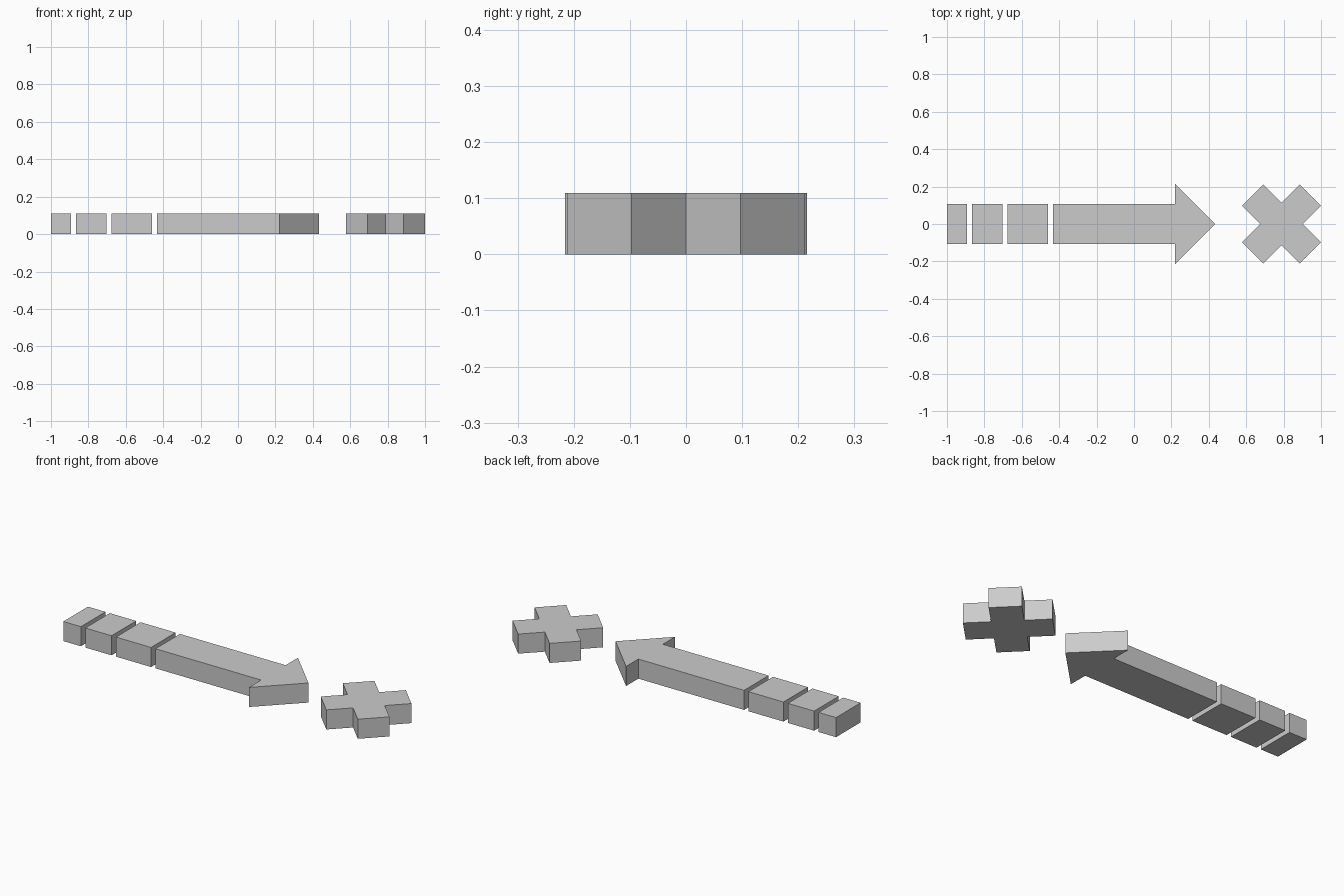
import bpy, bmesh, math

if "Cube" in bpy.data.objects:
    bpy.data.objects.remove(bpy.data.objects["Cube"])

HEIGHT = 0.109
HALF = 0.108      # half width of the shaft
GAP = 0.027


def extrude_outline(name, points):
    """Raise a flat counter-clockwise outline from the floor to HEIGHT."""
    bm = bmesh.new()
    base = bm.faces.new([bm.verts.new((x, y, 0)) for x, y in points])
    top = bmesh.ops.extrude_face_region(bm, geom=[base], use_keep_orig=True)
    bmesh.ops.translate(bm, vec=(0, 0, HEIGHT),
                        verts=[v for v in top["geom"] if isinstance(v, bmesh.types.BMVert)])
    bmesh.ops.recalc_face_normals(bm, faces=bm.faces)
    mesh = bpy.data.meshes.new(name)
    bm.to_mesh(mesh)
    bm.free()
    obj = bpy.data.objects.new(name, mesh)
    bpy.context.collection.objects.link(obj)
    return obj


# Tail dashes, growing towards the arrow
x = -1.0
for i, length in enumerate((0.108, 0.162, 0.216), 1):
    extrude_outline(f"tail_dash_{i}", [(x, -HALF), (x + length, -HALF),
                                       (x + length, HALF), (x, HALF)])
    x += length + GAP

# Arrow: shaft and head in one outline
neck, tip, head = 0.218, 0.434, 0.216
lower = [(x, -HALF), (neck, -HALF), (neck, -head)]
upper = [(px, -py) for px, py in reversed(lower)]
extrude_outline("arrow", lower + [(tip, 0)] + upper)

# Diagonal cross: one arm end and notch, turned four times
arm, half_arm, centre = 0.218, 0.081, 0.789
outline = []
for k in range(4):
    a = math.radians(45 + 90 * k)
    for px, py in ((arm, -half_arm), (arm, half_arm), (half_arm, half_arm)):
        outline.append((centre + px * math.cos(a) - py * math.sin(a),
                        px * math.sin(a) + py * math.cos(a)))
extrude_outline("cross_marker", outline)
